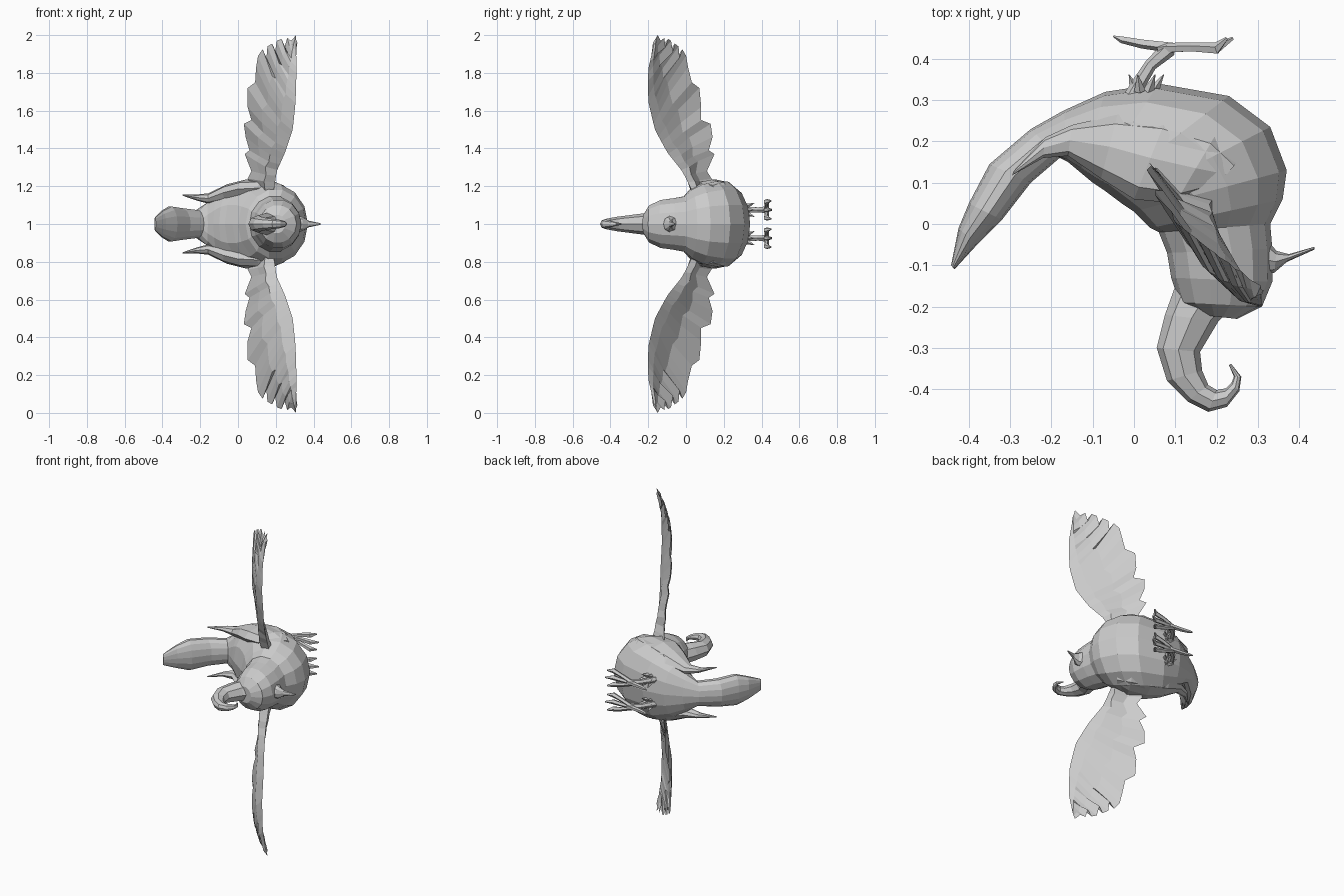
import bpy, bmesh, math
from mathutils import Vector


def skin(name, rings):
    """Bridge equal-length rings of 3D points and cap both ends."""
    bm = bmesh.new()
    vs = [[bm.verts.new(p) for p in r] for r in rings]
    n = len(vs[0])
    for a, b in zip(vs, vs[1:]):
        for i in range(n):
            j = (i + 1) % n
            bm.faces.new((a[i], a[j], b[j], b[i]))
    bm.faces.new(vs[0])
    bm.faces.new(vs[-1])
    bmesh.ops.recalc_face_normals(bm, faces=bm.faces)
    me = bpy.data.meshes.new(name)
    bm.to_mesh(me)
    bm.free()
    ob = bpy.data.objects.new(name, me)
    bpy.context.collection.objects.link(ob)
    return ob


def loft(name, sections, n=12):
    """Each section: two xy outline points, half width in z, centre z."""
    rings = []
    for ax, ay, bx, by, hw, zc in sections:
        c = Vector(((ax + bx) / 2, (ay + by) / 2, zc))
        h = Vector(((bx - ax) / 2, (by - ay) / 2, 0))
        rings.append([c + h * math.cos(t) + Vector((0, 0, hw * math.sin(t)))
                      for t in (2 * math.pi * i / n for i in range(n))])
    return skin(name, rings)


def spike(name, points, n=5):
    """Tapered limb through (x, y, z, radius) points."""
    P = [Vector(p[:3]) for p in points]
    rings = []
    for i, p in enumerate(P):
        d = P[min(i + 1, len(P) - 1)] - P[max(i - 1, 0)]
        q = d.to_track_quat('Z', 'Y')
        rings.append([p + q @ Vector((math.cos(t), math.sin(t), 0)) * points[i][3]
                      for t in (2 * math.pi * k / n for k in range(n))])
    return skin(name, rings)


# Head, body and drooping tail in one sweep (back point, belly point, half width)
loft("body", [s + (1,) for s in [
    (.16, -.22, .25, -.23, .05), (.11, -.19, .31, -.2, .1),
    (.09, -.13, .335, -.14, .13), (.08, -.07, .335, -.06, .14),
    (.06, -.02, .33, 0, .15), (.04, -.01, .36, .06, .185),
    (0, .03, .37, .13, .215), (-.03, .05, .33, .235, .232),
    (-.07, .08, .23, .31, .232), (-.1, .1, .06, .34, .21),
    (-.13, .125, -.07, .32, .165), (-.16, .15, -.17, .275, .115),
    (-.18, .16, -.25, .23, .075), (-.25, .1, -.35, .145, .085),
    (-.32, .01, -.4, .05, .095), (-.38, -.05, -.425, -.01, .07),
    (-.435, -.11, -.443, -.1, .035)]], 14)

# Curled crest
loft("crest", [s + (1,) for s in [
    (.1, -.15, .25, -.19, .06), (.075, -.22, .205, -.235, .056),
    (.055, -.3, .16, -.31, .046), (.08, -.38, .165, -.355, .038),
    (.13, -.43, .18, -.39, .03), (.18, -.455, .2, -.402, .026),
    (.225, -.443, .222, -.398, .022), (.255, -.405, .236, -.385, .016),
    (.26, -.37, .242, -.37, .01), (.235, -.338, .23, -.342, .003)]], 8)

# Beak
loft("beak", [(.29, -.13, .32, -.035, .05, 1), (.34, -.118, .345, -.065, .036, 1),
              (.37, -.092, .375, -.073, .018, 1), (.437, -.062, .437, -.055, .004, 1)], 8)

# Wing edges: leading edge control points, and feathered trailing edge to the tip
lead = [(.19, .03, 1.18), (.205, -.02, 1.28), (.25, -.1, 1.38), (.29, -.165, 1.5),
        (.305, -.2, 1.65), (.31, -.2, 1.82), (.307, -.17, 1.95)]
trail = [(.1, .12, 1.17), (.05, .135, 1.24), (.07, .11, 1.28), (.035, .15, 1.37),
         (.06, .12, 1.39), (.04, .14, 1.46), (.03, .13, 1.53), (.07, .08, 1.55),
         (.05, .08, 1.62), (.05, .07, 1.72), (.09, .03, 1.75), (.095, .01, 1.83),
         (.105, .0, 1.89), (.13, -.02, 1.925), (.15, -.035, 1.88), (.155, -.04, 1.94),
         (.18, -.06, 1.955), (.195, -.07, 1.91), (.205, -.08, 1.97), (.23, -.095, 1.98),
         (.245, -.11, 1.935), (.26, -.115, 1.985), (.28, -.135, 1.97), (.307, -.15, 2.0)]

for side, s in (("upper", 1), ("lower", -1)):
    def Z(z):
        return 1 + s * z

    ribs = []
    for i, t in enumerate(trail):
        u = (i / (len(trail) - 1)) ** .85 * (len(lead) - 1)
        k = min(int(u), len(lead) - 2)
        a = Vector(lead[k]).lerp(Vector(lead[k + 1]), u - k)
        b = Vector(t)
        chord = (b - a).length
        nrm = Vector((.77, .63, 0))
        root = max(0, 1 - i / 8)
        rib = []
        for f, o in ((0, 0), (.2, .012 + .02 * root), (.55, .004), (1, .001),
                     (.55, -.004), (.2, -.012 - .02 * root)):
            camber = -.4 * chord * f * (1 - f) * .7
            p = a.lerp(b, f) + nrm * (camber + o)
            rib.append((p.x, p.y, Z(p.z - 1)))
        ribs.append(rib)
    # Root tucked into the body
    ribs.insert(0, [(x * .9 + .01, y + .02, Z(.1)) for x, y, z in ribs[0]])
    skin(side + "_wing", ribs)

    # Flank cover ending in a pointed feather
    loft(side + "_flank_feathers", [
        (.2, .09, .25, .15, .02, Z(.19)), (.1, .05, .2, .22, .045, Z(.19)),
        (0, .06, .08, .26, .05, Z(.185)), (-.08, .11, -.04, .265, .045, Z(.165)),
        (-.16, .165, -.15, .24, .028, Z(.135)), (-.22, .16, -.215, .21, .016, Z(.14)),
        (-.295, .118, -.292, .128, .003, Z(.153))], 8)

    # Leg with a tuft of ankle feathers
    spike(side + "_leg", [(-.01, .3, Z(.075), .02), (.015, .345, Z(.075), .017),
                          (.04, .385, Z(.075), .015), (.085, .425, Z(.075), .02)], 6)
    for k in range(6):
        t = k * math.tau / 6
        c, w = math.cos(t), math.sin(t)
        spike(side + "_tuft", [(.025 + .022 * c, .322, Z(.075 + .022 * w), .014),
                               (.03 + .042 * c, .362, Z(.075 + .042 * w), .001)], 4)

    # Three front toes and one hind toe
    for dz in (-.048, 0, .048):
        reach = .24 if dz == 0 else .225
        spike(side + "_front_toe", [(.06, .425, Z(.075), .013),
                                    (.14, .428, Z(.075 + dz * .6), .012),
                                    (.2, .425, Z(.075 + dz * .9), .015),
                                    (reach, .45, Z(.075 + dz), .004)])
    spike(side + "_hind_toe", [(.1, .427, Z(.075), .014), (.02, .437, Z(.075), .012),
                               (-.03, .447, Z(.075), .009), (-.05, .455, Z(.075), .002)])
